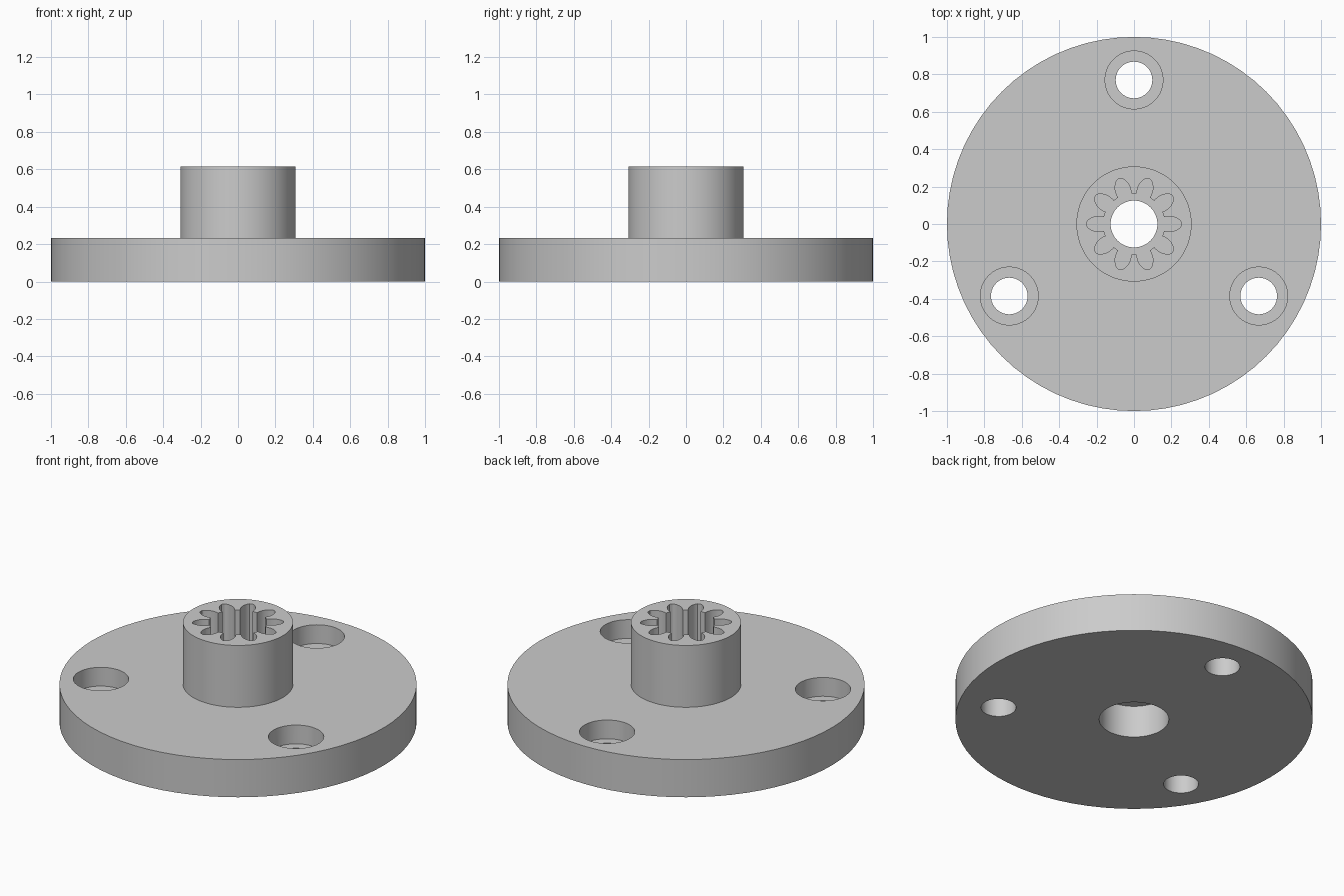
import bpy, bmesh
from math import sin, cos, pi, radians

if "Cube" in bpy.data.objects:
    bpy.data.objects.remove(bpy.data.objects["Cube"])

SEG = 72
HEIGHT, PLATE = 0.615, 0.233

grey = bpy.data.materials.new("plain grey")
grey.use_nodes = True
colour = (0.6, 0.6, 0.6, 1)
grey.diffuse_color = colour
grey.node_tree.nodes["Principled BSDF"].inputs["Base Color"].default_value = colour


def make_object(name, bm):
    bmesh.ops.recalc_face_normals(bm, faces=bm.faces)
    mesh = bpy.data.meshes.new(name)
    bm.to_mesh(mesh)
    bm.free()
    mesh.materials.append(grey)
    obj = bpy.data.objects.new(name, mesh)
    bpy.context.collection.objects.link(obj)
    return obj


def lathe(name, profile, segments):
    """Turn a closed (radius, z) profile into a ring-shaped solid."""
    bm = bmesh.new()
    rings = [[bm.verts.new((r * cos(2 * pi * i / segments), r * sin(2 * pi * i / segments), z))
              for r, z in profile] for i in range(segments)]
    n = len(profile)
    for i in range(segments):
        a, b = rings[i], rings[(i + 1) % segments]
        for j in range(n):
            k = (j + 1) % n
            bm.faces.new((a[j], b[j], b[k], a[k]))
    return make_object(name, bm)


def prism(name, outline, z0, z1):
    """Extrude a flat outline between two heights."""
    bm = bmesh.new()
    low = [bm.verts.new((x, y, z0)) for x, y in outline]
    high = [bm.verts.new((x, y, z1)) for x, y in outline]
    bm.faces.new(low)
    bm.faces.new(high)
    for i in range(len(low)):
        k = (i + 1) % len(low)
        bm.faces.new((low[i], low[k], high[k], high[i]))
    return make_object(name, bm)


def circle(radius, cx, cy, segments=40):
    return [(cx + radius * cos(2 * pi * i / segments), cy + radius * sin(2 * pi * i / segments))
            for i in range(segments)]


def cut(target, cutter):
    cutter.hide_render = True
    mod = target.modifiers.new("cut", 'BOOLEAN')
    mod.operation, mod.solver, mod.object = 'DIFFERENCE', 'EXACT', cutter
    bpy.context.view_layer.objects.active = target
    bpy.ops.object.modifier_apply(modifier=mod.name)
    bpy.data.objects.remove(cutter)


# Round plate with hub, through hole and wider bore underneath
flange = lathe("hub_flange", [(0.195, 0), (1, 0), (1, PLATE), (0.308, PLATE), (0.308, HEIGHT),
                              (0.125, HEIGHT), (0.125, 0.198), (0.195, 0.198)], SEG)

# Ten-tooth gear socket in the hub: (radius, half angle) down one tooth flank
flank = [(0.165, 0.225), (0.18, 0.222), (0.2, 0.205), (0.218, 0.172),
         (0.235, 0.122), (0.248, 0.075), (0.254, 0.035)]
tooth = [(r, -a) for r, a in flank] + [(r, a) for r, a in reversed(flank)]
gear = [(r * cos(a + t * pi / 5), r * sin(a + t * pi / 5)) for t in range(10) for r, a in tooth]
cut(flange, prism("socket_cutter", gear, 0.231, HEIGHT + 0.1))

# Three counterbored screw holes
for angle in (90, 210, 330):
    x, y = 0.77 * cos(radians(angle)), 0.77 * sin(radians(angle))
    cut(flange, prism("counterbore_cutter", circle(0.155, x, y), 0.117, PLATE + 0.1))
    cut(flange, prism("screw_hole_cutter", circle(0.098, x, y), -0.1, 0.2))

# Smooth round walls with crisp edges
bpy.ops.object.select_all(action='DESELECT')
flange.select_set(True)
bpy.context.view_layer.objects.active = flange
bpy.ops.object.shade_smooth_by_angle(angle=radians(25))
